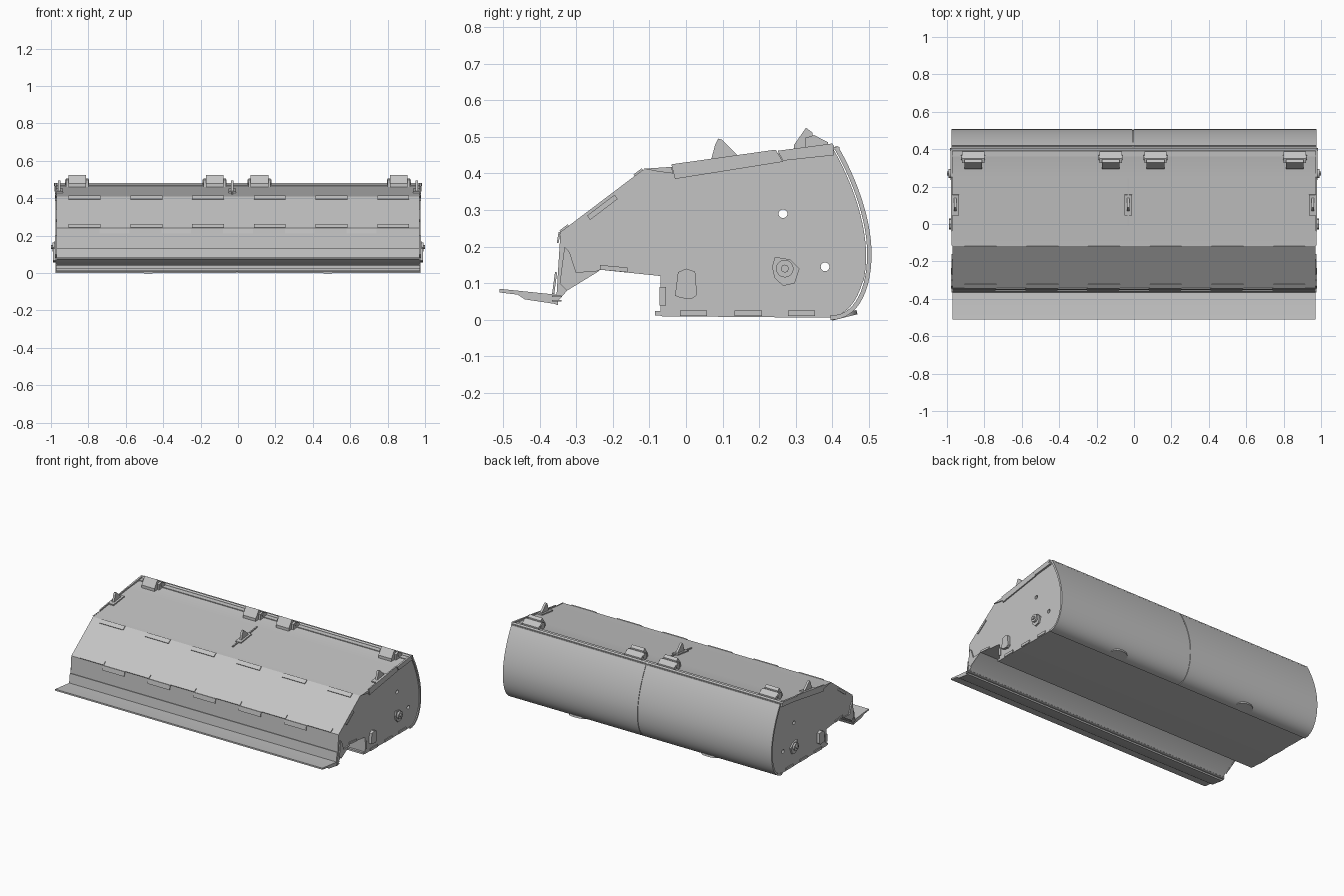
import bpy, bmesh, math
from mathutils import Vector
from mathutils.geometry import interpolate_bezier

if "Cube" in bpy.data.objects:
    bpy.data.objects.remove(bpy.data.objects["Cube"], do_unlink=True)

steel = bpy.data.materials.new("grey_steel")
steel.use_nodes = True
grey = (0.55, 0.55, 0.55, 1)
steel.diffuse_color = grey
steel.node_tree.nodes["Principled BSDF"].inputs["Base Color"].default_value = grey
parts = []


def finish(name, bm):
    bmesh.ops.recalc_face_normals(bm, faces=bm.faces)
    mesh = bpy.data.meshes.new(name)
    bm.to_mesh(mesh)
    bm.free()
    mesh.materials.append(steel)
    ob = bpy.data.objects.new(name, mesh)
    bpy.context.collection.objects.link(ob)
    parts.append(ob)
    return ob


def prism(name, profile, x0, x1):
    """Side profile (y, z) extruded along x."""
    bm = bmesh.new()
    face = bm.faces.new([bm.verts.new((x0, y, z)) for y, z in profile])
    out = bmesh.ops.extrude_face_region(bm, geom=[face])
    moved = [v for v in out["geom"] if isinstance(v, bmesh.types.BMVert)]
    bmesh.ops.translate(bm, verts=moved, vec=(x1 - x0, 0, 0))
    return finish(name, bm)


def sheet(name, path, t, x0, x1):
    """Open path (y, z) thickened to its left by t and extruded along x."""
    pts = [Vector(p) for p in path]
    other = []
    for i, p in enumerate(pts):
        d = (pts[min(i + 1, len(pts) - 1)] - pts[max(i - 1, 0)]).normalized()
        other.append(p + Vector((-d.y, d.x)) * t)
    return prism(name, [tuple(p) for p in pts + other[::-1]], x0, x1)


def disc(name, x0, x1, y, z, r, sides=24):
    ring = [(y + r * math.cos(math.tau * i / sides), z + r * math.sin(math.tau * i / sides))
            for i in range(sides)]
    return prism(name, ring, x0, x1)


def along(a, b, f):
    return tuple(Vector(a).lerp(Vector(b), f))


def tabs(name, a, b, f0, f1, centres, width):
    """Row of thin welded tabs lying on the panel from a to b."""
    for i, x in enumerate(centres):
        sheet(f"{name}_{i + 1}", [along(a, b, f0), along(a, b, f1)], 0.005,
              x - width / 2, x + width / 2)


# Rounded rear outline, top to bottom
def bez(a, b, c, d, n):
    return [tuple(p) for p in interpolate_bezier(Vector(a), Vector(b), Vector(c), Vector(d), n)]


upper = bez((0.415, 0.475), (0.47, 0.38), (0.507, 0.27), (0.507, 0.18), 14)
lower = bez((0.507, 0.18), (0.507, 0.08), (0.47, 0.0), (0.395, 0.0), 14)
arc = upper + lower[1:]

# Hopper body
W = 0.97
brow, crown, shoulder, ridge = (-0.343, 0.24), (-0.118, 0.41), (-0.04, 0.417), (0.25, 0.455)
inner = [(y - 0.015, z + 0.006 if z < 0.1 else z - 0.004) for y, z in arc]
body = prism("hopper_body",
             [brow, crown, shoulder, ridge, (0.385, 0.466)] + inner
             + [(-0.07, 0.01), (-0.07, 0.12), (-0.235, 0.137), (-0.325, 0.08),
                (-0.355, 0.045), (-0.348, 0.16)], -W, W)

# Two round holes through the side walls
for y, z in ((0.265, 0.29), (0.38, 0.145)):
    cutter = disc("hole_cutter", -1.2, 1.2, y, z, 0.012)
    parts.remove(cutter)
    cutter.hide_render = True
    cut = body.modifiers.new("side_hole", "BOOLEAN")
    cut.operation, cut.solver, cut.object = "DIFFERENCE", "EXACT", cutter
    bpy.context.view_layer.objects.active = body
    bpy.ops.object.modifier_apply(modifier=cut.name)
    bpy.data.objects.remove(cutter, do_unlink=True)

# Curved rear cover in two halves, with end rims
sheet("rear_cover_right", arc, -0.012, -0.975, -0.008)
sheet("rear_cover_left", arc, -0.012, -0.002, 0.975)
sheet("rear_cover_seam", [(y - 0.004, z) for y, z in arc[:-3]], -0.008, -0.008, -0.002)

# Hinge rod and ledge along the top rear edge
disc("hinge_rod", -0.985, 0.985, 0.397, 0.472, 0.008, 12)
sheet("hinge_ledge", [(0.36, 0.463), (0.42, 0.467)], 0.006, -0.975, 0.975)

# Sloping front lip and its folded base
prism("front_lip", [(-0.51, 0.085), (-0.365, 0.07), (-0.35, 0.07), (-0.35, 0.04),
                    (-0.36, 0.044), (-0.44, 0.056), (-0.46, 0.069), (-0.51, 0.075)], -W, W)
sheet("front_wall_strip", [(-0.36, 0.07), (-0.352, 0.13)], 0.006, -W, W)
for i, z in enumerate((0.05, 0.062)):
    prism(f"lip_rail_{i + 1}", [(-0.366, z), (-0.34, z), (-0.34, z + 0.005), (-0.366, z + 0.005)],
          -0.975, 0.975)

# Floor edge strip
prism("floor_edge", [(-0.085, 0.012), (-0.07, 0.012), (-0.07, 0.024), (-0.085, 0.024)], -W, W)

# Tabs on the folded seams
seam = [-0.82, -0.49, -0.16, 0.17, 0.5, 0.83]
tabs("brow_tab", brow, crown, 0.0, 0.1, seam, 0.17)
tabs("crown_tab", brow, crown, 0.9, 1.0, seam, 0.17)
tabs("wall_tab", (-0.348, 0.21), brow, 0.0, 1.0, [x + 0.16 for x in seam[:-1]], 0.16)

# Clamp brackets along the top rear edge
for i, x in enumerate((-0.86, -0.125, 0.115, 0.86)):
    prism(f"clamp_block_{i + 1}", [(0.295, 0.46), (0.295, 0.478), (0.328, 0.525), (0.345, 0.512),
                                   (0.345, 0.463)], x - 0.047, x + 0.047)
    prism(f"clamp_base_{i + 1}", [(0.325, 0.46), (0.325, 0.497), (0.35, 0.505), (0.388, 0.485),
                                  (0.388, 0.463)], x - 0.06, x + 0.06)
    for s in (-1, 1):
        disc(f"clamp_bolt_{i + 1}", x + s * 0.05, x + s * 0.064, 0.355, 0.487, 0.013, 8)

# Lifting lugs on the roof: both ends and the middle
lug = [(0.068, 0.435), (0.08, 0.48), (0.088, 0.495), (0.097, 0.493), (0.14, 0.45), (0.14, 0.44)]
for name, x in (("right", -0.955), ("middle", -0.03), ("left", 0.955)):
    prism(f"lifting_lug_{name}", lug, x - 0.007, x + 0.007)
    sheet(f"lug_foot_{name}", [along(shoulder, ridge, 0.3), along(shoulder, ridge, 0.68)],
          0.008, x - 0.02, x + 0.02)
sheet("roof_rib", [along(shoulder, ridge, 0.1), along(shoulder, ridge, 0.98)], 0.007, -0.036, -0.028)

# Parts on both side walls
for side, s in (("right", -1), ("left", 1)):
    def plate(name, profile, thick):
        return prism(f"{name}_{side}", profile, s * W, s * (W + thick))

    plate("roof_flange", [(-0.04, 0.425), (0.245, 0.465), (0.265, 0.432), (-0.03, 0.385)], 0.008)
    plate("rear_flange", [(0.25, 0.462), (0.4, 0.482), (0.405, 0.45), (0.265, 0.435)], 0.012)
    plate("shoulder_tab", [(-0.115, 0.413), (-0.04, 0.418), (-0.035, 0.4), (-0.075, 0.405)], 0.006)
    plate("slope_tab", [(-0.27, 0.285), (-0.195, 0.342), (-0.187, 0.33), (-0.262, 0.273)], 0.005)
    plate("mouth_tab", [(-0.072, 0.04), (-0.072, 0.09), (-0.055, 0.09), (-0.055, 0.04)], 0.005)
    plate("arch_tab", [(-0.235, 0.15), (-0.16, 0.143), (-0.16, 0.13), (-0.235, 0.137)], 0.005)
    plate("front_gusset", [(-0.332, 0.2), (-0.318, 0.185), (-0.3, 0.13), (-0.235, 0.135),
                           (-0.325, 0.08), (-0.345, 0.1)], 0.008)
    for i, y in enumerate((0.02, 0.17, 0.315)):
        plate(f"floor_tab_{i + 1}", [(y - 0.037, 0.01), (y + 0.037, 0.01),
                                     (y + 0.037, 0.026), (y - 0.037, 0.026)], 0.005)
    # Oval cover plate and pivot boss
    plate("cover_plate", [(-0.03, 0.066), (-0.022, 0.13), (0.0, 0.14), (0.025, 0.132),
                          (0.03, 0.068), (0.015, 0.057), (-0.015, 0.06)], 0.018)
    plate("pivot_plate", [(0.235, 0.145), (0.243, 0.172), (0.285, 0.165), (0.31, 0.14),
                          (0.297, 0.1), (0.265, 0.093), (0.242, 0.115)], 0.01)
    disc(f"pivot_boss_{side}", s * W, s * 0.992, 0.27, 0.14, 0.024, 16)
    disc(f"pivot_pin_{side}", s * W, s * 1.0, 0.27, 0.14, 0.011, 8)

    # Round drain caps on the lower rear edge
    bm = bmesh.new()
    bmesh.ops.create_cone(bm, cap_ends=True, segments=24, radius1=0.06, radius2=0.06, depth=0.012)
    cap = finish(f"drain_cap_{side}", bm)
    cap.location = (s * 0.48, 0.432, 0.0125)
    cap.rotation_euler.x = math.radians(14)
    cap.scale.y = 0.6

# Soft shading on curved faces, sharp folds
bpy.ops.object.select_all(action="DESELECT")
for ob in parts:
    ob.select_set(True)
bpy.context.view_layer.objects.active = body
bpy.ops.object.shade_smooth_by_angle(angle=math.radians(25))
